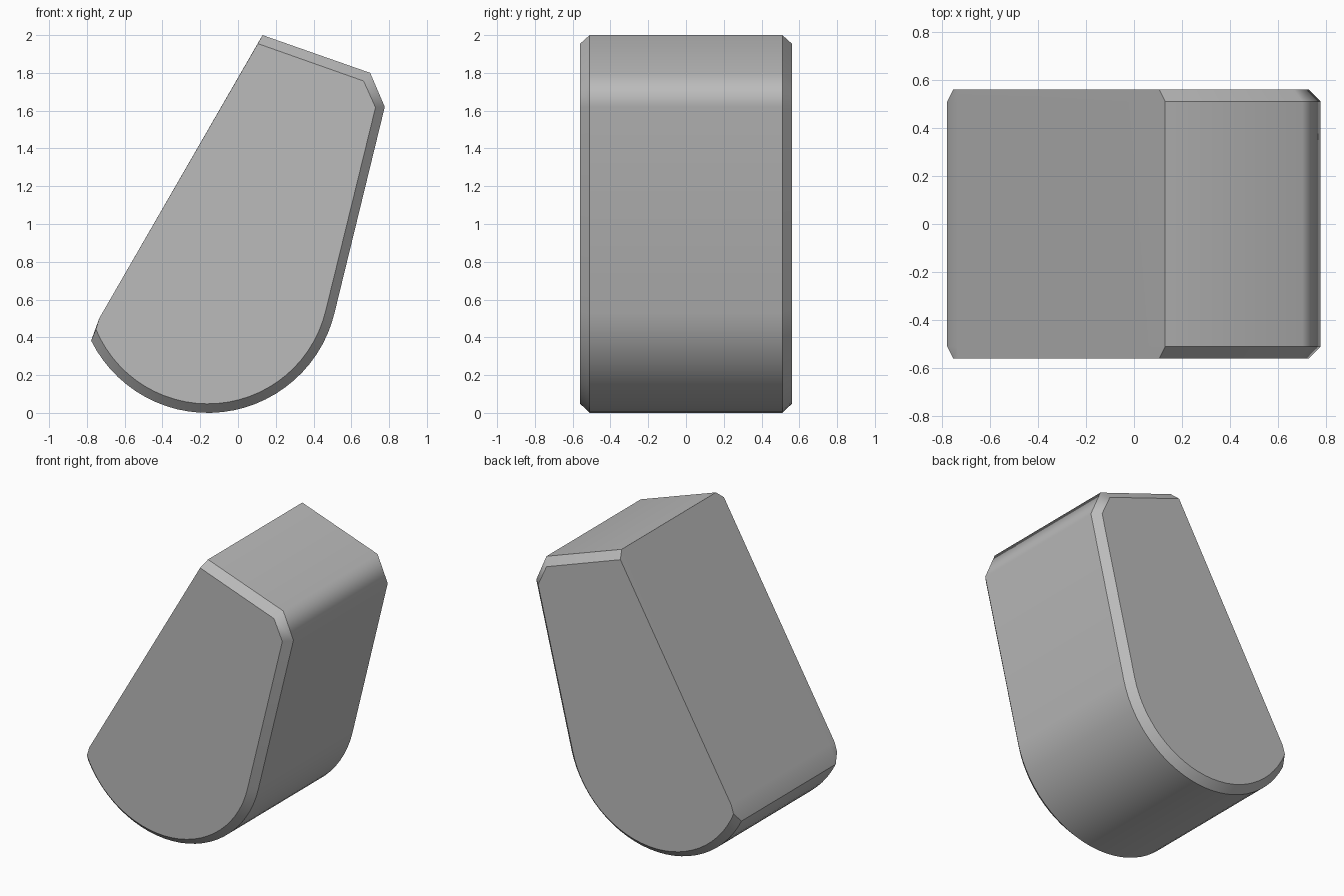
import bpy, bmesh, math

cube = bpy.data.objects.get("Cube")
if cube:
    bpy.data.objects.remove(cube, do_unlink=True)

grey = bpy.data.materials.new("neutral_grey")
grey.use_nodes = True
colour = (0.5, 0.5, 0.5, 1)
grey.diffuse_color = colour
grey.node_tree.nodes["Principled BSDF"].inputs["Base Color"].default_value = colour

ARC_STEPS = 28
CENTRE_X, CENTRE_Z = -0.16, 0.69


def profile(top, shoulder, side, radius, left_angle):
    """Side outline: slanted top, clipped shoulder, straight side, round base."""
    points = [top, shoulder, side]
    for i in range(ARC_STEPS + 1):
        a = math.radians(-13.5 + (left_angle + 13.5) * i / ARC_STEPS)
        points.append((CENTRE_X + radius * math.cos(a), CENTRE_Z + radius * math.sin(a)))
    points.append((-0.735, 0.5))
    return points


# Full outline in the middle, reduced outline on the two end faces
outer = profile((0.13, 2.0), (0.70, 1.80), (0.777, 1.62), 0.69, -153.5)
inner = profile((0.105, 1.955), (0.665, 1.757), (0.728, 1.617), 0.642, -157.3)

bm = bmesh.new()
sections = [(inner, -0.56), (outer, -0.51), (outer, 0.51), (inner, 0.56)]
rings = [[bm.verts.new((x, y, z)) for x, z in pts] for pts, y in sections]
count = len(outer)
for a, b in zip(rings, rings[1:]):
    for i in range(count):
        j = (i + 1) % count
        bm.faces.new((a[i], a[j], b[j], b[i]))
bm.faces.new(rings[0])
bm.faces.new(rings[-1])
bmesh.ops.recalc_face_normals(bm, faces=bm.faces)
for face in bm.faces:
    face.smooth = True

# Crisp edges: end faces, chamfers, top ridge and lower left corner
for k, ring in enumerate(rings):
    for i in range(count):
        if k in (0, 3) or i < count - 2:
            bm.edges.get((ring[i], ring[(i + 1) % count])).smooth = False
for a, b in zip(rings, rings[1:]):
    for i in (0, count - 2):
        bm.edges.get((a[i], b[i])).smooth = False

mesh = bpy.data.meshes.new("wedge_block")
bm.to_mesh(mesh)
bm.free()
mesh.materials.append(grey)
block = bpy.data.objects.new("wedge_block", mesh)
bpy.context.collection.objects.link(block)
weighted = block.modifiers.new("weighted_normals", "WEIGHTED_NORMAL")
weighted.keep_sharp = True
